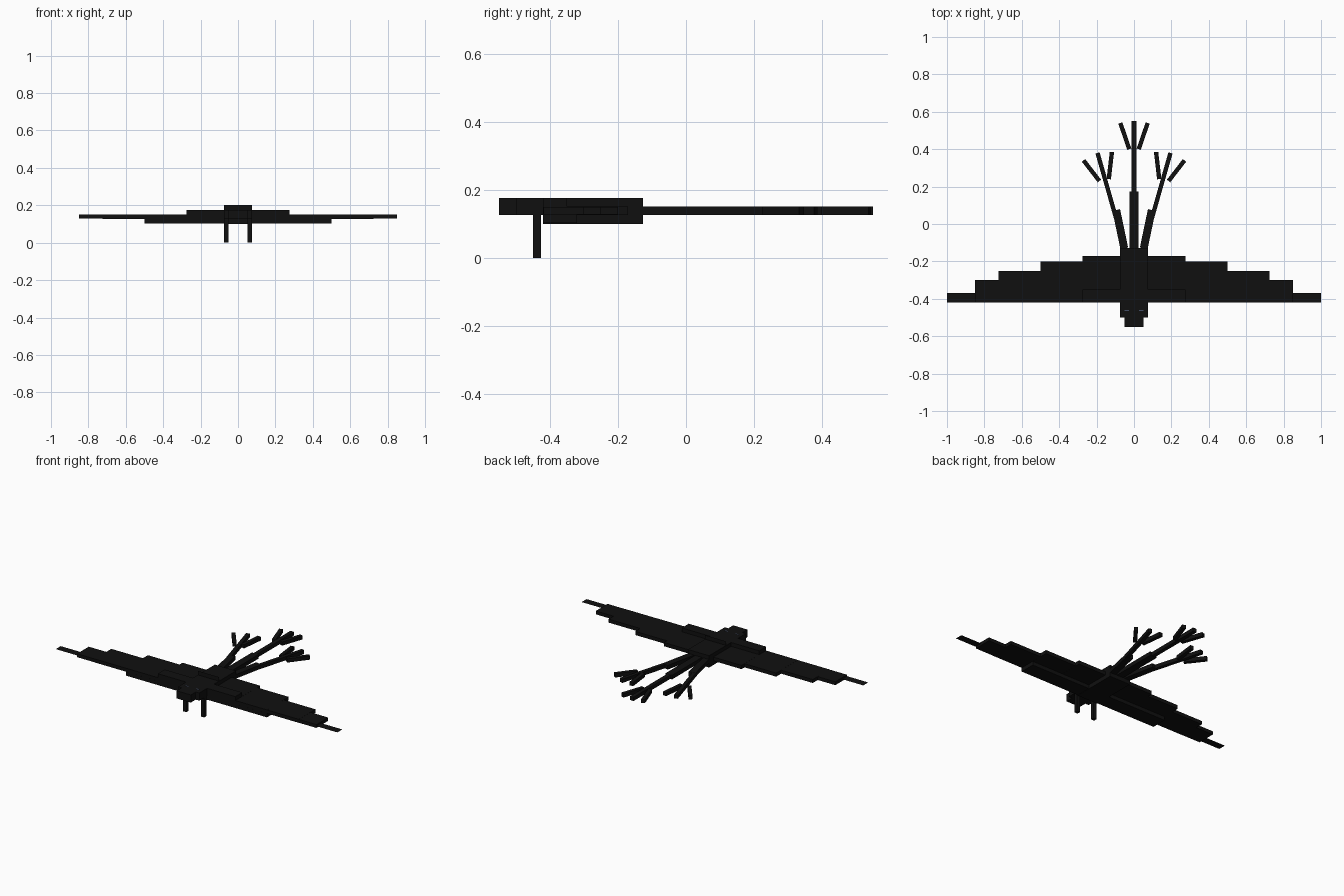
import bpy
from math import atan2, hypot
from mathutils import Matrix

cube = bpy.data.objects.get("Cube")
if cube:
    bpy.data.objects.remove(cube, do_unlink=True)


def material(name, color):
    m = bpy.data.materials.new(name)
    m.use_nodes = True
    m.diffuse_color = color
    m.node_tree.nodes["Principled BSDF"].inputs["Base Color"].default_value = color
    return m


black = material("feather black", (0.005, 0.005, 0.005, 1))
eye_blue = material("eye blue grey", (0.06, 0.08, 0.14, 1))

FACES = [(0, 2, 3, 1), (4, 5, 7, 6), (0, 1, 5, 4), (2, 6, 7, 3), (0, 4, 6, 2), (1, 3, 7, 5)]


def make(name, verts, faces, mat):
    mesh = bpy.data.meshes.new(name)
    mesh.from_pydata(verts, [], faces)
    mesh.materials.append(mat)
    ob = bpy.data.objects.new(name, mesh)
    bpy.context.collection.objects.link(ob)
    return ob


def box(name, xs, ys, zs, mat=black):
    return make(name, [(x, y, z) for z in zs for y in ys for x in xs], FACES, mat)


LAYER = (0.127, 0.151)


def feather(name, start, end, width, zs=LAYER):
    """Straight bar laid flat between two points."""
    dx, dy = end[0] - start[0], end[1] - start[1]
    ob = box(name, (-width / 2, width / 2), (0, hypot(dx, dy)), zs)
    ob.data.transform(Matrix.Translation((*start, 0)) @ Matrix.Rotation(atan2(-dx, dy), 4, "Z"))
    return ob


# Body and head
box("body", (-0.075, 0.075), (-0.42, -0.127), (0.1, 0.176))
box("head", (-0.075, 0.075), (-0.5, -0.42), (0.127, 0.176))
box("beak", (-0.05, 0.05), (-0.55, -0.5), (0.127, 0.176))
# Upright sheet across the back
make("back_crest", [(-0.074, -0.3, 0.17), (0.074, -0.3, 0.17), (0.074, -0.3, 0.202), (-0.074, -0.3, 0.202)],
     [(0, 1, 2, 3)], black)

# Stepped wings, wide at the root
for i, (span, back) in enumerate([(0.275, -0.17), (0.5, -0.2), (0.725, -0.25), (0.85, -0.3)]):
    inset = 0.0004 * i
    box(f"wing_step_{i + 1}", (-span, span), (-0.42 + inset, back), (0.127 + inset, 0.151 - inset))
box("wing_upper_ridge", (-0.275, 0.275), (-0.42, -0.35), (0.15, 0.176))
box("wing_lower_ridge", (-0.5, 0.5), (-0.42, -0.32), (0.103, 0.128))

for side, s in (("left", 1), ("right", -1)):
    # Flat sheet at the wing end
    tip = [(0.85, -0.42), (1, -0.42), (1, -0.37), (0.85, -0.37)]
    make(f"{side}_wing_tip", [(s * x, y, 0.14) for x, y in tip], [(0, 1, 2, 3)], black)
    # Leg and eye
    box(f"{side}_leg", sorted((s * 0.052, s * 0.075)), (-0.45, -0.427), (0, 0.128))
    box(f"{side}_eye", sorted((s * 0.028, s * 0.05)), (-0.466, -0.46), (0.174, 0.177), eye_blue)
    # Splayed side tail feather with its barbs
    feather(f"{side}_tail_shaft", (s * 0.05, -0.13), (s * 0.195, 0.38), 0.023)
    feather(f"{side}_tail_base", (s * 0.052, -0.13), (s * 0.095, 0.075), 0.042, (0.126, 0.152))
    feather(f"{side}_tail_outer_barb", (s * 0.185, 0.23), (s * 0.27, 0.34), 0.023)
    feather(f"{side}_tail_inner_barb", (s * 0.135, 0.24), (s * 0.118, 0.385), 0.023)
    feather(f"{side}_middle_barb", (s * 0.025, 0.4), (s * 0.073, 0.54), 0.023)

# Middle tail feather
feather("middle_tail_shaft", (0, -0.13), (0, 0.55), 0.025)
feather("middle_tail_base", (0, -0.13), (0, 0.175), 0.048, (0.126, 0.152))
